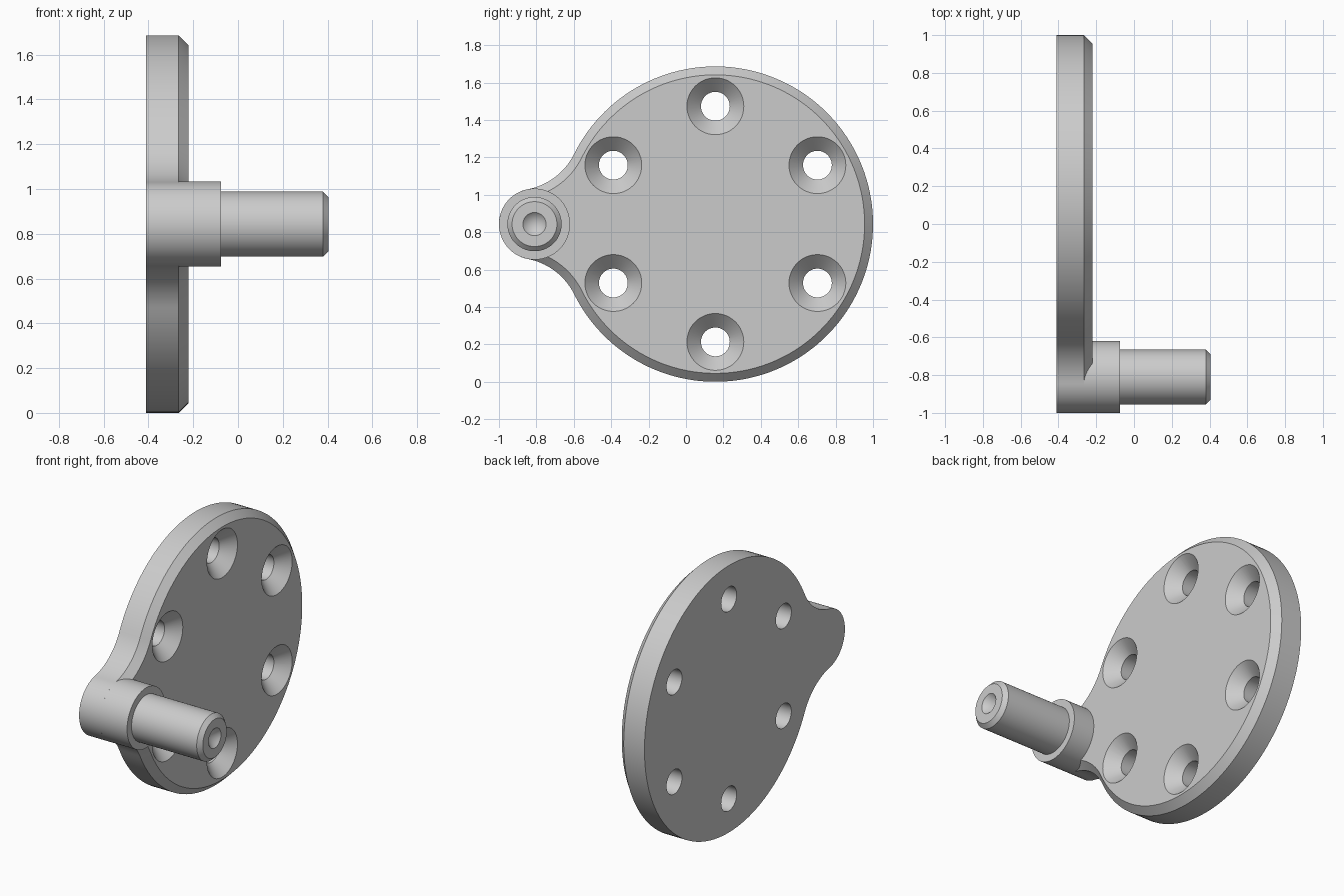
import bpy, bmesh
from math import pi, cos, sin, acos, atan2, radians
from mathutils import Vector, Matrix

cube = bpy.data.objects.get("Cube")
if cube:
    bpy.data.objects.remove(cube, do_unlink=True)

# Main dimensions: the plate lies in the YZ plane and the pin points to +x
R_DISC, R_BOSS, R_FILLET = 0.843, 0.19, 0.35
DISC_Y, BOSS_Y, MID_Z = 0.157, -0.81, 0.843
BACK, EDGE, FACE, CHAMFER = -0.41, -0.265, -0.22, 0.045

steel = bpy.data.materials.new("grey steel")
steel.use_nodes = True
GREY = (0.6, 0.6, 0.6, 1)
steel.diffuse_color = GREY
steel.node_tree.nodes["Principled BSDF"].inputs["Base Color"].default_value = GREY


def make_object(name, bm):
    bmesh.ops.recalc_face_normals(bm, faces=bm.faces)
    mesh = bpy.data.meshes.new(name)
    bm.to_mesh(mesh)
    bm.free()
    mesh.materials.append(steel)
    obj = bpy.data.objects.new(name, mesh)
    bpy.context.collection.objects.link(obj)
    return obj


def select(obj):
    bpy.ops.object.select_all(action="DESELECT")
    obj.select_set(True)
    bpy.context.view_layer.objects.active = obj


def smooth(obj):
    select(obj)
    bpy.ops.object.shade_smooth_by_angle(angle=radians(30))


def lathe(bm, profile, y, z, steps):
    """Turn an (x, radius) profile around an axis parallel to x."""
    part = bmesh.new()
    verts = [part.verts.new((x, 0, r)) for x, r in profile]
    edges = [part.edges.new(pair) for pair in zip(verts, verts[1:])]
    bmesh.ops.spin(part, geom=verts + edges, cent=(0, 0, 0), axis=(1, 0, 0),
                   angle=2 * pi, steps=steps)
    bmesh.ops.remove_doubles(part, verts=part.verts, dist=1e-5)
    bmesh.ops.transform(part, matrix=Matrix.Translation((0, y, z)), verts=part.verts)
    temp = bpy.data.meshes.new("temp")
    part.to_mesh(temp)
    part.free()
    bm.from_mesh(temp)
    bpy.data.meshes.remove(temp)


def arc(centre, radius, start, end, steps):
    return [centre + radius * Vector((cos(t), sin(t)))
            for t in (start + (end - start) * i / steps for i in range(steps))]


def outline(inset):
    """Disc and boss joined by two tangent concave fillets."""
    disc, boss = Vector((DISC_Y, MID_Z)), Vector((BOSS_Y, MID_Z))
    gap, reach = DISC_Y - BOSS_Y, R_DISC + R_FILLET
    a = acos((reach**2 + gap**2 - (R_BOSS + R_FILLET)**2) / (2 * reach * gap))
    upper = disc + reach * Vector((-cos(a), sin(a)))
    lower = disc + reach * Vector((-cos(a), -sin(a)))
    b = atan2(boss.y - upper.y, boss.x - upper.x)
    return (arc(disc, R_DISC - inset, a - pi, pi - a, 128)
            + arc(upper, R_FILLET + inset, -a, b, 20)
            + arc(boss, R_BOSS - inset, b + pi, pi - b, 48)
            + arc(lower, R_FILLET + inset, -b, a, 20))


# Chamfered plate
bm = bmesh.new()
rings = [[bm.verts.new((x, p.x, p.y)) for p in outline(inset)]
         for x, inset in ((BACK, 0), (EDGE, 0), (FACE, CHAMFER))]
for low, high in zip(rings, rings[1:]):
    for i in range(len(low)):
        bm.faces.new((low[i - 1], low[i], high[i], high[i - 1]))
bm.faces.new(rings[0])
bm.faces.new(rings[-1])
plate = make_object("mounting_plate", bm)

# Six countersunk screw holes
bm = bmesh.new()
hole = [(-0.5, 0), (-0.5, 0.077), (-0.295, 0.077), (-0.17, 0.202), (-0.17, 0)]
for i in range(6):
    t = radians(30 + 60 * i)
    lathe(bm, hole, DISC_Y + 0.63 * cos(t), MID_Z + 0.63 * sin(t), 48)
cutter = make_object("hole_cutter", bm)
cutter.hide_render = True
cut = plate.modifiers.new("screw_holes", "BOOLEAN")
cut.operation, cut.solver, cut.object = "DIFFERENCE", "EXACT", cutter
select(plate)
bpy.ops.object.modifier_apply(modifier=cut.name)
bpy.data.objects.remove(cutter, do_unlink=True)
smooth(plate)

# Boss and pin with chamfered tip and centre-drilled end
bm = bmesh.new()
lathe(bm, [(EDGE, 0), (EDGE, R_BOSS), (-0.075, R_BOSS), (-0.075, 0.145),
           (0.38, 0.145), (0.405, 0.12), (0.405, 0.062), (0.345, 0)],
      BOSS_Y, MID_Z, 80)
smooth(make_object("boss_and_pin", bm))
